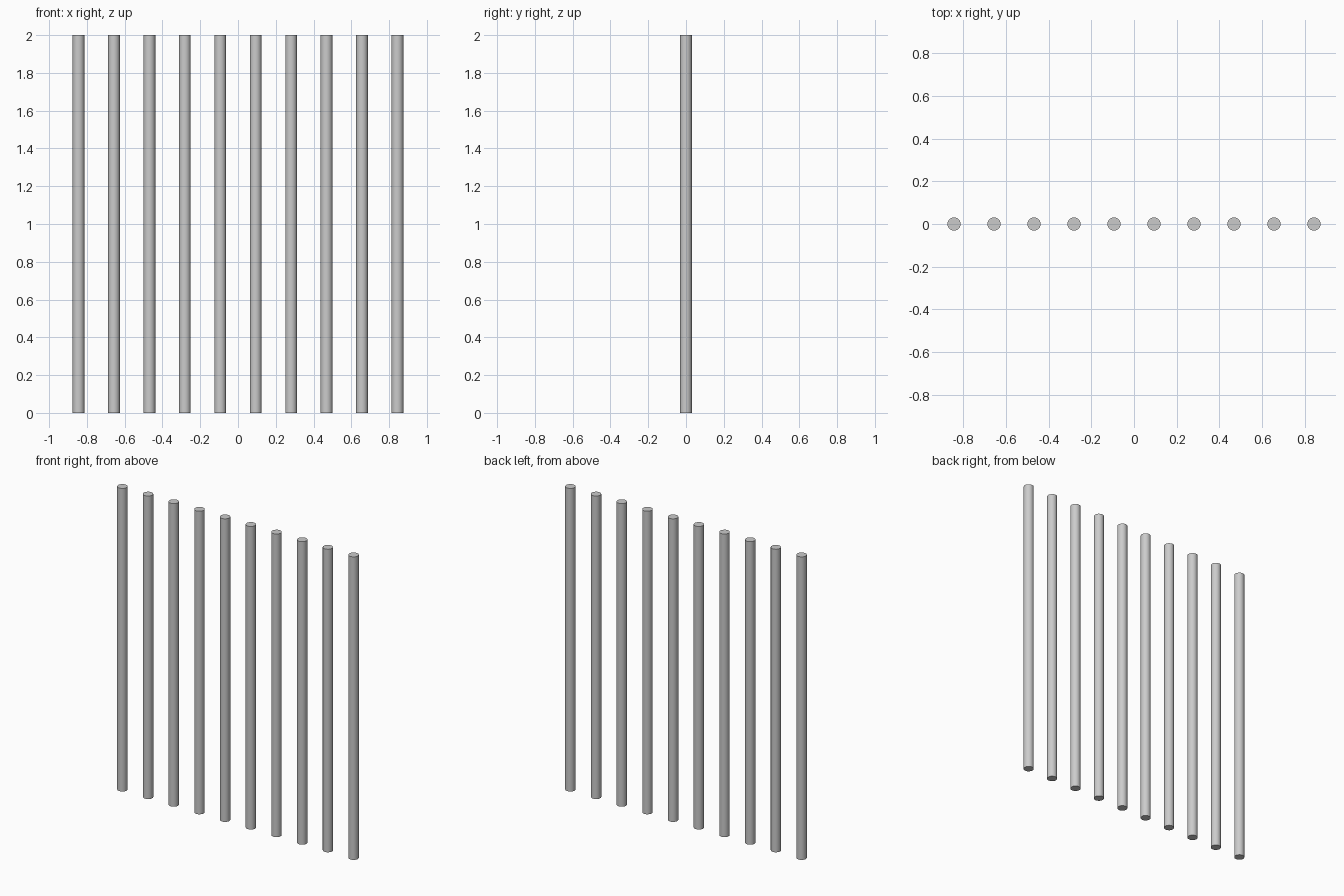
import bpy

if "Cube" in bpy.data.objects:
    bpy.data.objects.remove(bpy.data.objects["Cube"])

COUNT = 10
SPACING = 0.1876
RADIUS = 0.031
HEIGHT = 2.0

# Row of evenly spaced upright round bars
for i in range(COUNT):
    x = (i - (COUNT - 1) / 2) * SPACING
    bpy.ops.mesh.primitive_cylinder_add(
        vertices=32, radius=RADIUS, depth=HEIGHT, location=(x, 0, HEIGHT / 2))
    bar = bpy.context.object
    bar.name = f"bar_{i + 1}"
    bpy.ops.object.shade_smooth_by_angle()
